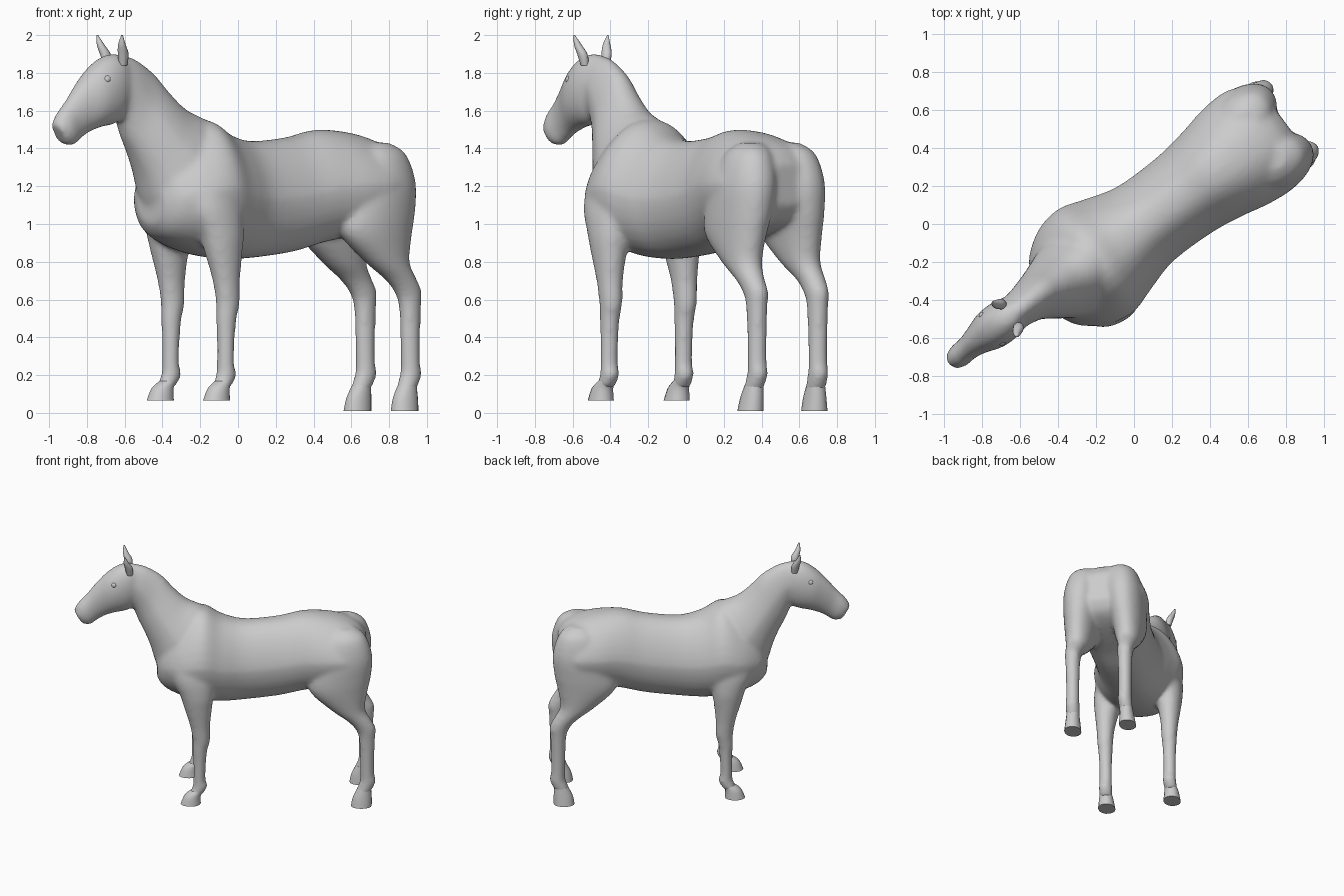
import bpy, bmesh
from math import sin, cos, pi, radians
from mathutils import Vector

if "Cube" in bpy.data.objects:
    bpy.data.objects.remove(bpy.data.objects["Cube"])

ANGLE = radians(36.5)   # horse stands diagonally; u runs nose to tail, v sideways


def place(u, v, z):
    return Vector((u * cos(ANGLE) - v * sin(ANGLE), u * sin(ANGLE) + v * cos(ANGLE), z))


def spline(rows, steps=4):
    """Catmull-Rom through the section rows."""
    out = []
    for i in range(len(rows) - 1):
        p0, p1 = rows[max(i - 1, 0)], rows[i]
        p2, p3 = rows[i + 1], rows[min(i + 2, len(rows) - 1)]
        for k in range(steps):
            t = k / steps
            out.append([0.5 * (2 * b + (c - a) * t + (2 * a - 5 * b + 4 * c - d) * t * t
                               + (3 * b - a - 3 * c + d) * t ** 3)
                        for a, b, c, d in zip(p0, p1, p2, p3)])
    return out + [list(rows[-1])]


def loft(bm, rows, side=1, shift=0.0, taper=0.0, sides=32, power=0.9, steps=4):
    """Skin oval sections given as (u1, z1, u2, z2, half width, v)."""
    rings = []
    for u1, z1, u2, z2, w, v in spline(rows, steps):
        ring = []
        for i in range(sides):
            a = 2 * pi * i / sides
            s, c = sin(a), cos(a)
            c = abs(c) ** power * (1 if c > 0 else -1)
            width = w * (1 - taper * max(s, 0))
            ring.append(bm.verts.new(place((u1 + u2) / 2 + s * (u1 - u2) / 2,
                                           side * v + shift + c * width,
                                           (z1 + z2) / 2 + s * (z1 - z2) / 2)))
        rings.append(ring)
    faces = [bm.faces.new(rings[0]), bm.faces.new(rings[-1])]
    for a, b in zip(rings, rings[1:]):
        for i in range(sides):
            j = (i + 1) % sides
            faces.append(bm.faces.new((a[i], a[j], b[j], b[i])))
    bmesh.ops.recalc_face_normals(bm, faces=faces)


def level(rows):
    """Leg sections (z, back u, front u, half width, v) to loft rows."""
    return [(b, z, f, z, w, v) for z, b, f, w, v in rows]


def finish(bm, name, smooth_angle=None):
    mesh = bpy.data.meshes.new(name)
    bm.to_mesh(mesh)
    bm.free()
    ob = bpy.data.objects.new(name, mesh)
    bpy.context.collection.objects.link(ob)
    if smooth_angle:
        bpy.ops.object.select_all(action='DESELECT')
        ob.select_set(True)
        bpy.context.view_layer.objects.active = ob
        bpy.ops.object.shade_smooth_by_angle(angle=radians(smooth_angle))
    return ob


# Trunk: u, top z, bottom z, half width
trunk = [(-.605, 1.24, 1.0, .12), (-.55, 1.36, .93, .22), (-.42, 1.47, .87, .31),
         (-.27, 1.555, .83, .335), (-.12, 1.48, .815, .29), (.05, 1.44, .82, .245),
         (.3, 1.46, .85, .245), (.48, 1.498, .895, .27), (.65, 1.49, .93, .305),
         (.8, 1.455, .97, .31), (.9, 1.4, 1.02, .26), (.955, 1.32, 1.1, .17)]
# Neck: crest point, throat point, half width, v
neck = [(-.1, 1.44, -.5, .95, .22, -.03), (-.25, 1.55, -.6, 1.08, .225, -.03),
        (-.38, 1.61, -.655, 1.25, .185, -.02), (-.48, 1.70, -.70, 1.36, .15, -.01),
        (-.57, 1.80, -.745, 1.45, .12, 0), (-.69, 1.875, -.79, 1.56, .10, 0),
        (-.79, 1.9, -.85, 1.6, .09, 0)]
# Head: brow point, jaw point, half width, v
head = [(-.74, 1.87, -.75, 1.62, .07, 0), (-.80, 1.9, -.79, 1.55, .10, 0),
        (-.88, 1.89, -.84, 1.525, .112, 0), (-.965, 1.835, -.92, 1.51, .108, 0),
        (-1.05, 1.75, -1.0, 1.48, .08, 0), (-1.125, 1.66, -1.055, 1.445, .064, -.005),
        (-1.19, 1.59, -1.10, 1.415, .064, -.01), (-1.225, 1.53, -1.155, 1.42, .048, -.01)]
# Legs: z, back u, front u, half width, v
front_leg = [(1.36, -.3, -.42, .04, .17), (1.28, -.25, -.48, .08, .19), (1.1, -.19, -.5, .11, .215),
             (.95, -.19, -.44, .10, .235), (.85, -.2, -.41, .087, .24), (.7, -.215, -.365, .066, .245),
             (.58, -.215, -.345, .058, .245), (.5, -.235, -.345, .052, .245),
             (.4, -.245, -.34, .048, .245), (.26, -.25, -.34, .047, .245),
             (.2, -.235, -.345, .05, .245), (.13, -.28, -.38, .048, .25)]
hind_leg = [(1.43, .86, .74, .06, .12), (1.37, .945, .66, .11, .145), (1.22, .995, .58, .14, .16),
            (1.06, .985, .52, .135, .172), (.94, .96, .53, .118, .183), (.8, .94, .68, .09, .192),
            (.71, .985, .80, .068, .2), (.64, 1.02, .865, .06, .2), (.56, 1.015, .895, .054, .2),
            (.4, 1.01, .902, .05, .2), (.26, 1.01, .905, .05, .2), (.2, 1.02, .90, .052, .2),
            (.11, .975, .865, .05, .205)]

# Body skin: all parts blended into one surface
bm = bmesh.new()
loft(bm, [(u, t, u, b, w, 0) for u, t, b, w in trunk], shift=-.035, taper=.2, power=.85)
loft(bm, neck, taper=.2)
loft(bm, head)
for side in (-1, 1):
    loft(bm, level(front_leg), side, -.043)
    loft(bm, level(hind_leg), side, -.04)
body = finish(bm, "horse_body")
mod = body.modifiers.new("blend", 'REMESH')
mod.mode = 'VOXEL'
mod.voxel_size = .014
mod.use_smooth_shade = True
mod = body.modifiers.new("soften", 'SMOOTH')
mod.factor = .5
mod.iterations = 14

# Hooves: z, back u, front u, half width, v
front_hoof = [(.17, -.265, -.355, .044, .247), (.13, -.285, -.405, .054, .25), (.065, -.285, -.435, .064, .25)]
hind_hoof = [(.15, .985, .885, .047, .203), (.08, .99, .85, .055, .207), (.01, .99, .835, .063, .21)]
for label, rows, shift in (("front", front_hoof, -.045), ("hind", hind_hoof, -.04)):
    for side, word in ((-1, "right"), (1, "left")):
        bm = bmesh.new()
        loft(bm, level(rows), side, shift, sides=16)
        finish(bm, f"{label}_hoof_{word}", 45)

# Ears and eyes
ear = [(1.84, -.785, -.83, .022, .068), (1.9, -.785, -.845, .026, .08),
       (1.95, -.815, -.855, .02, .095), (2.0, -.84, -.85, .003, .11)]
for side, word in ((-1, "right"), (1, "left")):
    bm = bmesh.new()
    loft(bm, level(ear), side, sides=12, power=1)
    finish(bm, f"ear_{word}", 50)
    bm = bmesh.new()
    bmesh.ops.create_uvsphere(bm, u_segments=16, v_segments=10, radius=.022)
    bmesh.ops.translate(bm, vec=place(-.925, side * .083, 1.765), verts=bm.verts)
    finish(bm, f"eye_{word}", 60)
